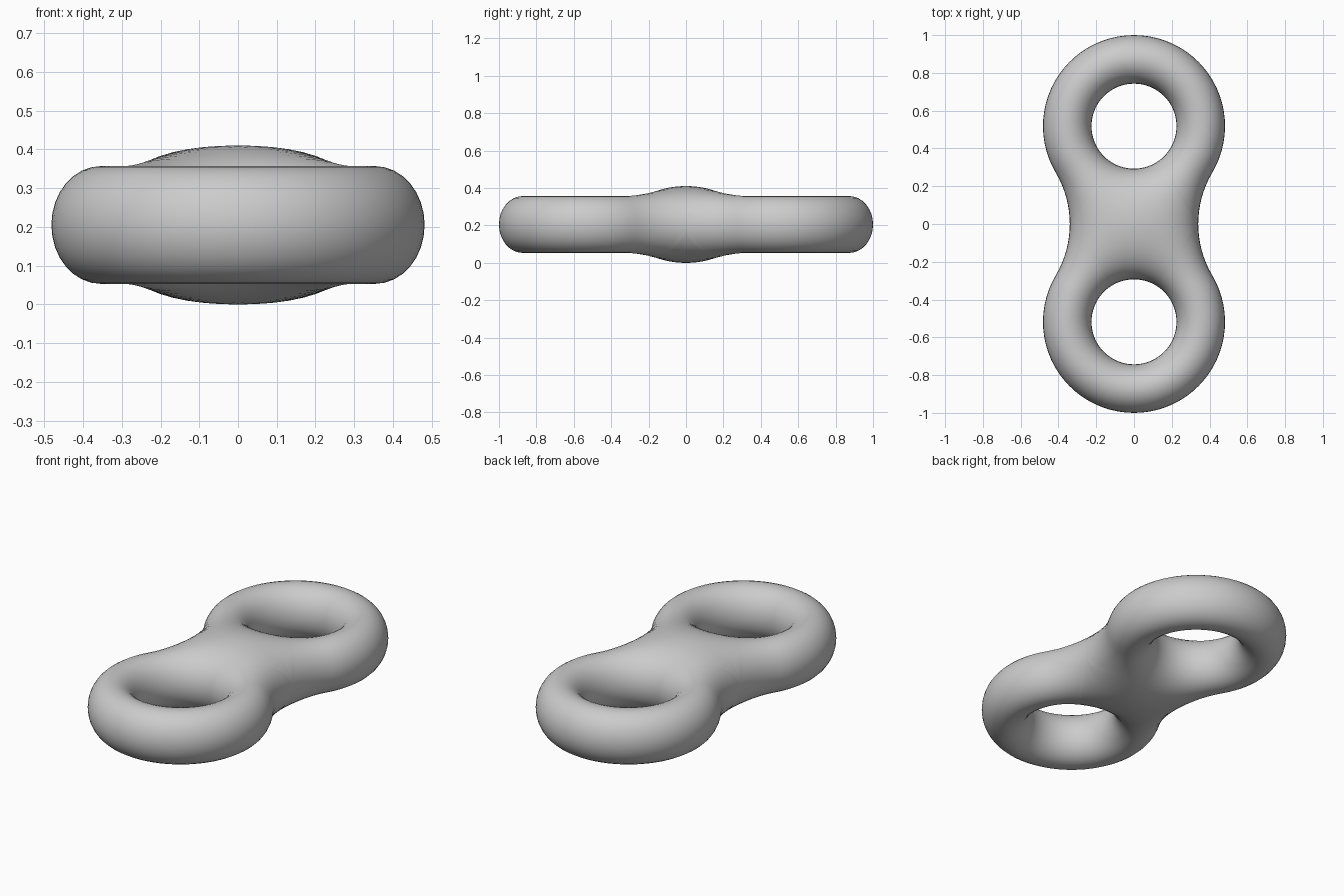
import bpy, bmesh, math
from mathutils import Vector

if "Cube" in bpy.data.objects:
    bpy.data.objects.remove(bpy.data.objects["Cube"])

CY, RI, RO = 0.518, 0.225, 0.482      # ring centre, hole radius, outer radius
WAIST, MID = 0.34, 0.205              # waist half width, mid height
# concave waist arc tangent to both rings
FX = (CY**2 + WAIST**2 - 0) and (CY**2 - (RO - WAIST)**2) / (2 * (RO - WAIST))
FR = FX - WAIST
P, K = 2.3, 0.362
C, F = Vector((0, CY)), Vector((FX, 0))


def soft_min(a, b):
    a, b = max(a, 1e-6), max(b, 1e-6)
    return (a**-P + b**-P) ** (-1 / P)


def half_height(p):
    """Rounded thickness from the distances to the holes and the outline."""
    d_in = soft_min((p - C).length - RI, (p + C).length - RI)
    near_waist = p.y < CY * (1 - p.x / FX)
    d_out = (p - F).length - FR if near_waist else RO - (p - C).length
    d_out = soft_min(d_out, (p + F).length - FR)
    return math.sqrt(K * d_in * d_out / (d_in + d_out))


# outer ends of the sections: centre line, waist arc, ring arc
ends = []
for i in range(13):
    ends.append((Vector((WAIST * math.sin(math.pi / 2 * i / 12), 0)), i == 12))
tangent = math.atan2(CY, FX)
for i in range(1, 9):
    a = tangent * i / 8
    ends.append((Vector((FX - FR * math.cos(a), FR * math.sin(a))), True))
for i in range(1, 25):
    a = -tangent + (math.pi / 2 + tangent) * i / 24
    ends.append((C + RO * Vector((math.cos(a), math.sin(a))), True))

# one eighth of the body: sections running from hole rim to outline
N = 16
bm = bmesh.new()
columns = []
for end, closed in ends:
    start = C + (end - C).normalized() * RI
    col = []
    for j in range(N + 1):
        p = start.lerp(end, (1 - math.cos(math.pi * j / N)) / 2)
        rim = j == 0 or (closed and j == N)
        x = 0 if abs(p.x) < 1e-6 else p.x
        col.append(bm.verts.new((x, p.y, 0 if rim else half_height(p))))
    columns.append(col)
for a, b in zip(columns, columns[1:]):
    for j in range(N):
        bm.faces.new((a[j], a[j + 1], b[j + 1], b[j]))
bmesh.ops.recalc_face_normals(bm, faces=bm.faces)
if sum(f.normal.z for f in bm.faces) < 0:
    bmesh.ops.reverse_faces(bm, faces=bm.faces)

mesh = bpy.data.meshes.new("double_ring")
bm.to_mesh(mesh)
bm.free()
body = bpy.data.objects.new("double_ring", mesh)
bpy.context.collection.objects.link(body)
body.location.z = MID

# mirror across all three planes
mirror = body.modifiers.new("mirror", 'MIRROR')
mirror.use_axis = (True, True, True)
mirror.merge_threshold = 0.0002
for poly in mesh.polygons:
    poly.use_smooth = True
